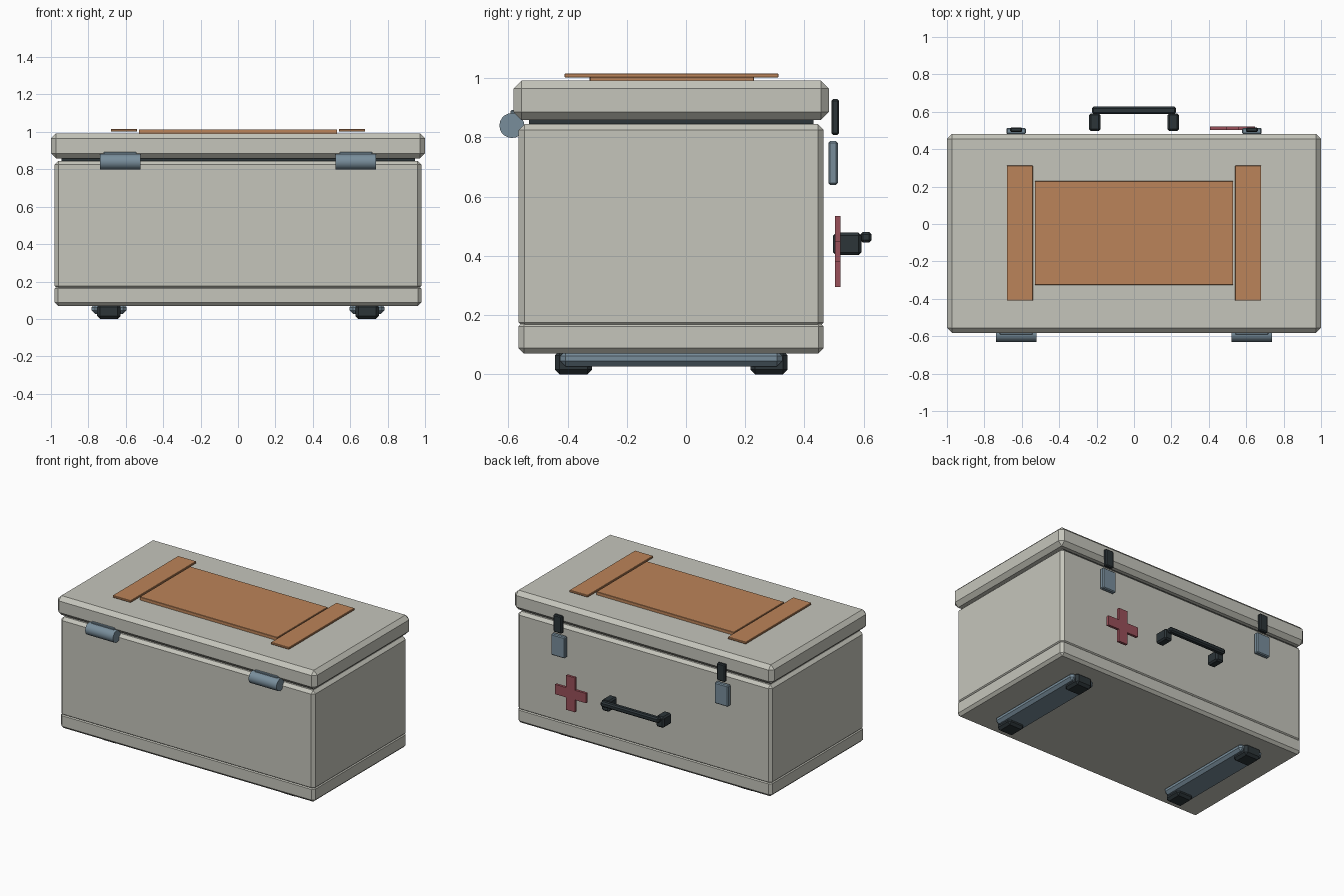
import bpy, bmesh
from math import pi
from mathutils import Matrix

if "Cube" in bpy.data.objects:
    bpy.data.objects.remove(bpy.data.objects["Cube"])


def material(name, rgb):
    m = bpy.data.materials.new(name)
    m.diffuse_color = (*rgb, 1)
    m.use_nodes = True
    m.node_tree.nodes["Principled BSDF"].inputs["Base Color"].default_value = m.diffuse_color
    return m


SHELL = material("shell", (0.56, 0.56, 0.50))
ORANGE = material("orange", (0.50, 0.23, 0.10))
STEEL = material("steel", (0.19, 0.27, 0.33))
DARK = material("dark", (0.025, 0.035, 0.04))
RED = material("red", (0.32, 0.08, 0.10))


def finish(name, bm, mat):
    me = bpy.data.meshes.new(name)
    bmesh.ops.recalc_face_normals(bm, faces=bm.faces)
    bm.to_mesh(me)
    bm.free()
    me.materials.append(mat)
    ob = bpy.data.objects.new(name, me)
    bpy.context.collection.objects.link(ob)
    return ob


def bevel(bm, width):
    if width:
        bmesh.ops.bevel(bm, geom=bm.edges[:], offset=width, segments=1,
                        affect='EDGES', profile=0.5)


def box(name, x, y, z, mat, chamfer=0.0):
    """Chamfered box from (min, max) ranges."""
    bm = bmesh.new()
    bmesh.ops.create_cube(bm, size=1)
    for v in bm.verts:
        v.co = [r[0] + (c + 0.5) * (r[1] - r[0]) for r, c in zip((x, y, z), v.co)]
    bevel(bm, chamfer)
    return finish(name, bm, mat)


def around(c, half):
    return (c - half, c + half)


# Case shell: base, body, seal strip and lid
box("base", (-0.98, 0.98), (-0.565, 0.465), (0.07, 0.18), SHELL, 0.018)
box("body", (-0.98, 0.98), (-0.565, 0.465), (0.155, 0.845), SHELL, 0.02)
box("seal", (-0.945, 0.945), (-0.53, 0.43), (0.835, 0.87), DARK)
box("lid", (-1, 1), (-0.582, 0.482), (0.858, 0.992), SHELL, 0.027)

# Top panel
box("top_panel", (-0.53, 0.53), (-0.325, 0.23), (0.99, 1.014), ORANGE, 0.002)

for side, s in (("left", -1), ("right", 1)):
    # Top straps
    box(f"top_strap_{side}", around(s * 0.61, 0.07), (-0.41, 0.312),
        (1.002, 1.016), ORANGE, 0.002)

    # Front hinges: plate and barrel
    box(f"hinge_plate_{side}", around(s * 0.63, 0.088), (-0.592, -0.56),
        (0.82, 0.893), STEEL, 0.004)
    bm = bmesh.new()
    bmesh.ops.create_cone(bm, cap_ends=True, segments=20, radius1=0.042,
                          radius2=0.042, depth=0.215,
                          matrix=Matrix.Translation((s * 0.63, -0.588, 0.84))
                          @ Matrix.Rotation(pi / 2, 4, 'Y'))
    barrel = finish(f"hinge_barrel_{side}", bm, STEEL)
    bpy.context.view_layer.objects.active = barrel
    barrel.select_set(True)
    bpy.ops.object.shade_smooth_by_angle()
    barrel.select_set(False)

    # Back latches
    box(f"latch_plate_{side}", around(s * 0.63, 0.053), (0.481, 0.513),
        (0.64, 0.787), STEEL, 0.006)
    box(f"latch_tab_{side}", around(s * 0.63, 0.032), (0.491, 0.517),
        (0.808, 0.929), DARK, 0.006)

    # Handle mounts
    box(f"handle_mount_{side}", around(s * 0.21, 0.03), (0.497, 0.592),
        (0.402, 0.478), DARK, 0.01)

    # Skid rails and feet
    box(f"skid_rail_{side}", around(s * 0.69, 0.093), (-0.425, 0.325),
        (0.027, 0.08), STEEL, 0.018)
    for end, y in (("front", -0.38), ("back", 0.28)):
        box(f"foot_{end}_{side}", around(s * 0.69, 0.063), around(y, 0.063),
            (0, 0.08), DARK, 0.016)

# Handle bar
box("handle_bar", (-0.225, 0.225), (0.588, 0.627), (0.445, 0.481), DARK, 0.009)

# Cross emblem: extruded outline
L, w = 0.12, 0.034
quarter = [(w, w), (w, L), (-w, L)]
outline = []
for i in range(4):
    outline += quarter
    quarter = [(-b, a) for a, b in quarter]
bm = bmesh.new()
face = bm.faces.new([bm.verts.new((0.526 + a, 0.503, 0.414 + b)) for a, b in outline])
ext = bmesh.ops.extrude_face_region(bm, geom=[face])
bmesh.ops.translate(bm, vec=(0, 0.018, 0),
                    verts=[g for g in ext["geom"] if isinstance(g, bmesh.types.BMVert)])
finish("cross_emblem", bm, RED)
